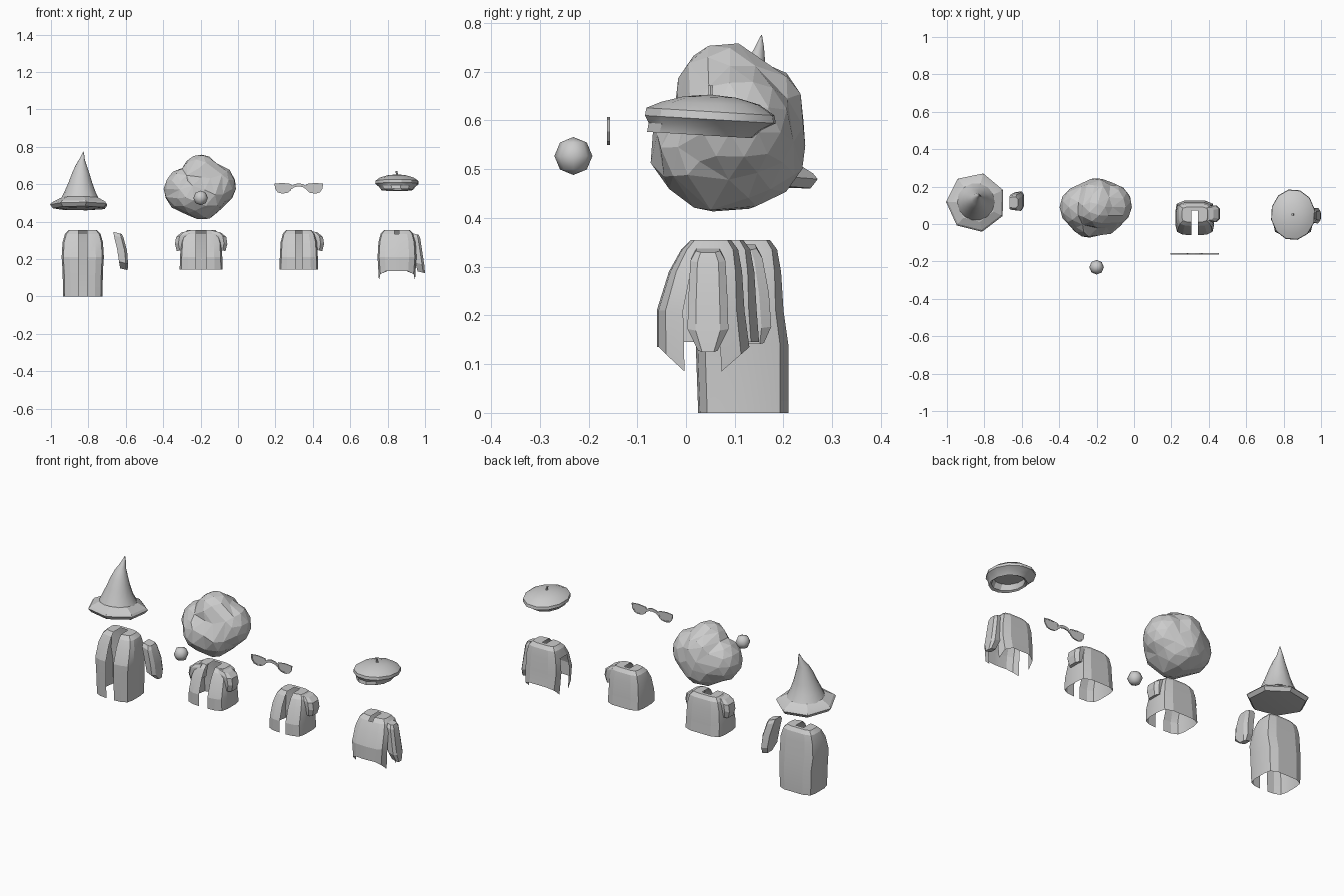
import bpy, bmesh, math
from mathutils import Vector

if "Cube" in bpy.data.objects:
    bpy.data.objects.remove(bpy.data.objects["Cube"])


def make(name, verts, faces, smooth=None):
    me = bpy.data.meshes.new(name)
    me.from_pydata(verts, [], faces)
    bm = bmesh.new()
    bm.from_mesh(me)
    bmesh.ops.recalc_face_normals(bm, faces=bm.faces)
    bm.to_mesh(me)
    bm.free()
    ob = bpy.data.objects.new(name, me)
    bpy.context.collection.objects.link(ob)
    if smooth:
        bpy.ops.object.select_all(action='DESELECT')
        ob.select_set(True)
        bpy.context.view_layer.objects.active = ob
        bpy.ops.object.shade_smooth_by_angle(angle=math.radians(smooth))
    return ob


def loft(name, rings, cap_start=True, cap_end=True, smooth=None):
    n = len(rings[0])
    verts = [p for r in rings for p in r]
    faces = [(a * n + i, a * n + (i + 1) % n, (a + 1) * n + (i + 1) % n, (a + 1) * n + i)
             for a in range(len(rings) - 1) for i in range(n)]
    if cap_start:
        faces.append(tuple(range(n)))
    if cap_end:
        faces.append(tuple(range(len(verts) - n, len(verts))))
    return make(name, verts, faces, smooth)


def oval(cx, cy, z, rx, ry, n, phase=0.0, tilt=0.0):
    out = []
    for i in range(n):
        a = phase + 2 * math.pi * i / n
        y = ry * math.sin(a)
        out.append((cx + rx * math.cos(a), cy + y, z + tilt * y))
    return out


# Garment shell: open bottom, front gap and neck slot
SECTION = [(None, 0), (.62, .02), (.92, .1), (1, .3), (1, .7), (.93, .91), (.55, 1), (None, 1)]
LEVELS = [(0, .105, .025, .21), (.14, .108, .02, .21), (.21, .113, .02, .20),
          (.29, .108, .045, .195), (.335, .095, .07, .187), (.355, .076, .09, .172)]


def garment(name, cx, dy, levels, sx=1.0, gap=.02, cape=False):
    rings = []
    for k, (z, hx, yf, yb) in enumerate(levels):
        half = []
        for i, (u, v) in enumerate(SECTION):
            zz = z
            if cape and k == 0:
                zz += {2: -.015, 3: -.05, 4: -.05, 5: -.015}.get(i, 0)
            half.append((gap if u is None else u * hx * sx, yf + v * (yb - yf), zz))
        rings.append(half)
    # flat shoulder ring closing at the back of the neck
    yf, yb = levels[-1][2:]
    rings.append([(x, yf + .75 * (yb - yf), z) for x, y, z in rings[-1]])
    full = [[(cx + x, y + dy, z) for x, y, z in r] + [(cx - x, y + dy, z) for x, y, z in reversed(r)]
            for r in rings]
    n = 16
    faces = []
    for a in range(len(full) - 1):
        for i in range(n):
            if i == n - 1 and (not cape or a >= len(levels) - 2):
                continue                      # front opening
            if cape and i in (3, 11) and a < len(levels) - 3:
                continue                      # cape arm slits
            j = (i + 1) % n
            faces.append((a * n + i, a * n + j, (a + 1) * n + j, (a + 1) * n + i))
    return make(name, [p for r in full for p in r], faces, 15)


short = [(.145, .115, .02, .205)] + LEVELS[2:]
cape_levels = [(.135, .105, .02, .21)] + LEVELS[2:]
garment("long_robe", -.83, 0, LEVELS, gap=.024)
garment("wide_jacket", -.197, -.055, short, gap=.027)
garment("plain_jacket", .325, -.08, short, sx=.9, gap=.018)
garment("cape", .85, -.08, cape_levels, sx=.92, gap=.012, cape=True)


# Sleeves: stations of (x, y, z, half x, half y)
def sleeve(name, stations, mirror=None):
    rings = []
    for x, y, z, hx, hy in stations:
        if mirror is not None:
            x = 2 * mirror - x
        s = -1 if mirror is not None else 1
        rings.append([(x + s * u * hx, y + v * hy, z - u * hx * .25)
                      for u, v in [(-1, -.9), (.5, -1), (1, -.6), (1, .6), (.5, 1), (-1, .9)]])
    return loft(name, rings, smooth=15)


sleeve("robe_sleeve", [(-.643, .115, .34, .022, .03), (-.638, .115, .32, .026, .042),
                       (-.62, .12, .25, .027, .05), (-.612, .125, .18, .024, .05),
                       (-.61, .138, .146, .02, .022)])


def short_stations(cx, cy, ex):
    return [(cx + ex - .058, cy, .348, .026, .034), (cx + ex - .042, cy, .328, .038, .044),
            (cx + ex - .034, cy, .29, .036, .045), (cx + ex - .038, cy, .25, .03, .038)]


sleeve("wide_jacket_sleeve_right", short_stations(-.197, .06, .138))
sleeve("wide_jacket_sleeve_left", short_stations(-.197, .06, .138), mirror=-.197)
sleeve("plain_jacket_sleeve", short_stations(.325, .055, .133))
sleeve("cape_sleeve", [(.945, .045, .335, .022, .025), (.95, .045, .315, .025, .036),
                       (.962, .045, .24, .024, .04), (.972, .045, .175, .024, .042),
                       (.98, .045, .13, .02, .02)])

# Pointed hat with a seven sided brim
hx, hy = -.845, .115
brim = [oval(hx, hy, z, r, r, 7, math.radians(76), -.08)
        for z, r in [(.468, .09), (.472, .145), (.492, .16), (.503, .15), (.527, .105)]]
loft("hat_brim", brim, smooth=20)
cone = [(.52, .103, 0, 0), (.56, .083, 0, 0), (.61, .063, .002, .004), (.66, .046, .004, .01),
        (.70, .03, .006, .018), (.73, .016, .01, .031), (.752, .009, .015, .036), (.775, .001, .018, .04)]
loft("hat_cone", [oval(hx + dx, hy + dy, z, r, r, 14) for z, r, dx, dy in cone], smooth=50)

# Lumpy wig: coarse sphere pushed out to the union of round lobes
lobes = [(-.20, .10, .56, .145), (-.278, .09, .57, .12), (-.13, .10, .59, .12), (-.20, .08, .66, .1),
         (-.24, .035, .545, .11), (-.16, .04, .54, .098), (-.20, .14, .62, .102), (-.19, .06, .51, .1),
         (-.20, .135, .535, .108)]
core = Vector((-.2, .09, .575))
bm = bmesh.new()
bmesh.ops.create_icosphere(bm, subdivisions=3, radius=1)
for v in bm.verts:
    d = v.co.normalized()
    best = .1
    for x, y, z, r in lobes:
        o = Vector((x, y, z)) - core
        t = o.dot(d)
        disc = t * t - o.length_squared + r * r
        if disc > 0:
            best = max(best, t + math.sqrt(disc))
    v.co = core + d * best
me = bpy.data.meshes.new("wig")
bm.to_mesh(me)
bm.free()
wig = bpy.data.objects.new("wig", me)
bpy.context.collection.objects.link(wig)
wig.modifiers.new("coarse_facets", 'DECIMATE').ratio = .6

# Round nose
bpy.ops.mesh.primitive_uv_sphere_add(segments=8, ring_count=4, radius=.039, location=(-.2, -.231, .527))
nose = bpy.context.object
nose.name = "round_nose"
bpy.ops.object.shade_smooth()

# Sunglasses: lenses, raised rims and arched bridge
gx = .325
lens = [(-.13, .603), (-.09, .607), (-.042, .602), (-.035, .588), (-.043, .567), (-.06, .554),
        (-.09, .55), (-.113, .557), (-.127, .577)]
lc = (-.083, .58)


def plate(name, pts, y0, y1):
    return loft(name, [[(x, y, z) for x, z in pts] for y in (y0, y1)])


for side, label in ((1, "left"), (-1, "right")):
    outer = [(gx + side * x, z) for x, z in lens]
    inner = [(gx + side * (lc[0] + (x - lc[0]) * .85), lc[1] + (z - lc[1]) * .8) for x, z in lens]
    plate("lens_" + label, inner, -.159, -.157)
    rings = [[(x, y, z) for x, z in p] for p, y in
             ((outer, -.162), (inner, -.162), (inner, -.156), (outer, -.156), (outer, -.162))]
    loft("rim_" + label, rings, False, False)
arch = [(-.04, .583), (-.022, .595), (0, .599), (.022, .595), (.04, .583)]
plate("bridge", [(gx + x, z + .006) for x, z in arch] + [(gx + x, z - .01) for x, z in reversed(arch)],
      -.162, -.156)

# Beret: hollow underside, wide crown, small stalk
bx, by = .85, .05
profile = [(.605, .072, .09, -.01), (.576, .078, .095, -.02), (.57, .087, .11, -.022), (.588, .10, .119, -.01),
           (.602, .119, .137, 0), (.618, .117, .134, 0), (.635, .093, .103, 0), (.648, .05, .055, 0),
           (.652, .012, .012, 0)]
loft("beret", [oval(bx, by + dy, z, rx, ry, 12, .2, -.06 if z < .63 else -.03)
               for z, rx, ry, dy in profile], smooth=30)
loft("beret_stalk", [oval(bx + dx, by, z, r, r, 6) for z, r, dx in
                     [(.645, .01, 0), (.656, .005, 0), (.672, .006, -.004)]], smooth=30)
